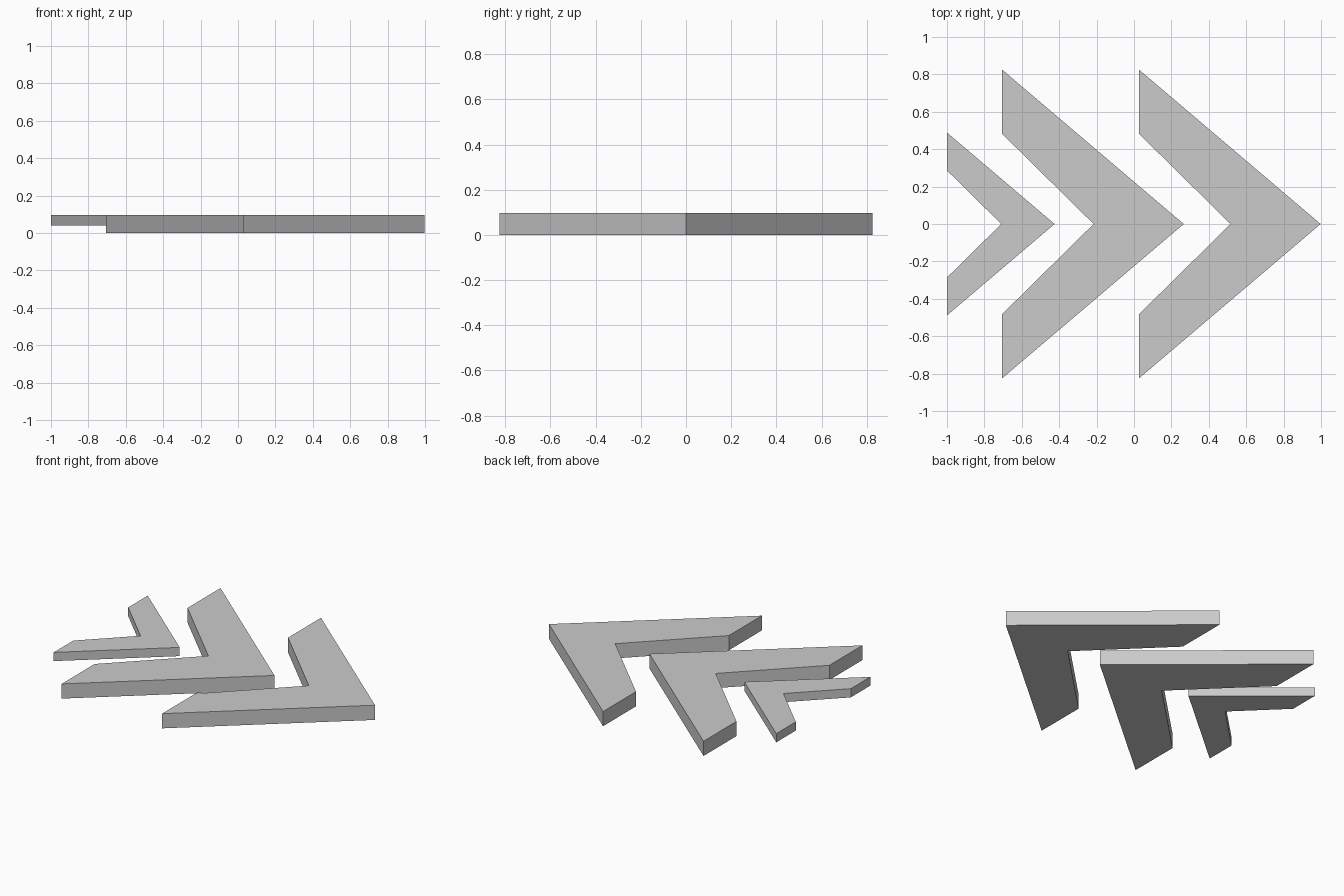
import bpy, bmesh

if "Cube" in bpy.data.objects:
    bpy.data.objects.remove(bpy.data.objects["Cube"])

# Half outline of a chevron, tail edge at x = 0: tip, outer tail, inner tail, notch
TIP, NOTCH, OUTER, INNER, THICK = 0.972, 0.49, 0.826, 0.483, 0.097


def chevron(name, tail_x, scale):
    """Flat chevron pointing along +x, extruded downwards from the shared top level."""
    outline = [(TIP, 0), (0, OUTER), (0, INNER), (NOTCH, 0), (0, -INNER), (0, -OUTER)]
    bm = bmesh.new()
    z0 = THICK * (1 - scale)
    v = [bm.verts.new((tail_x + x * scale, y * scale, z0)) for x, y in outline]
    # one face per arm, meeting on the centre line
    arms = [bm.faces.new([v[i] for i in arm]) for arm in ((0, 1, 2, 3), (0, 3, 4, 5))]
    bmesh.ops.dissolve_edges(bm, edges=[e for e in bm.edges if len(e.link_faces) == 2])
    result = bmesh.ops.extrude_face_region(bm, geom=bm.faces[:], use_keep_orig=True)
    top = [g for g in result["geom"] if isinstance(g, bmesh.types.BMVert)]
    bmesh.ops.translate(bm, verts=top, vec=(0, 0, THICK * scale))
    bmesh.ops.recalc_face_normals(bm, faces=bm.faces[:])
    mesh = bpy.data.meshes.new(name)
    bm.to_mesh(mesh)
    bm.free()
    obj = bpy.data.objects.new(name, mesh)
    bpy.context.collection.objects.link(obj)
    return obj


# Two full-size chevrons and a smaller trailing one
chevron("front_chevron", 0.026, 1.0)
chevron("middle_chevron", -0.706, 1.0)
chevron("small_rear_chevron", -1.0, 0.592)
